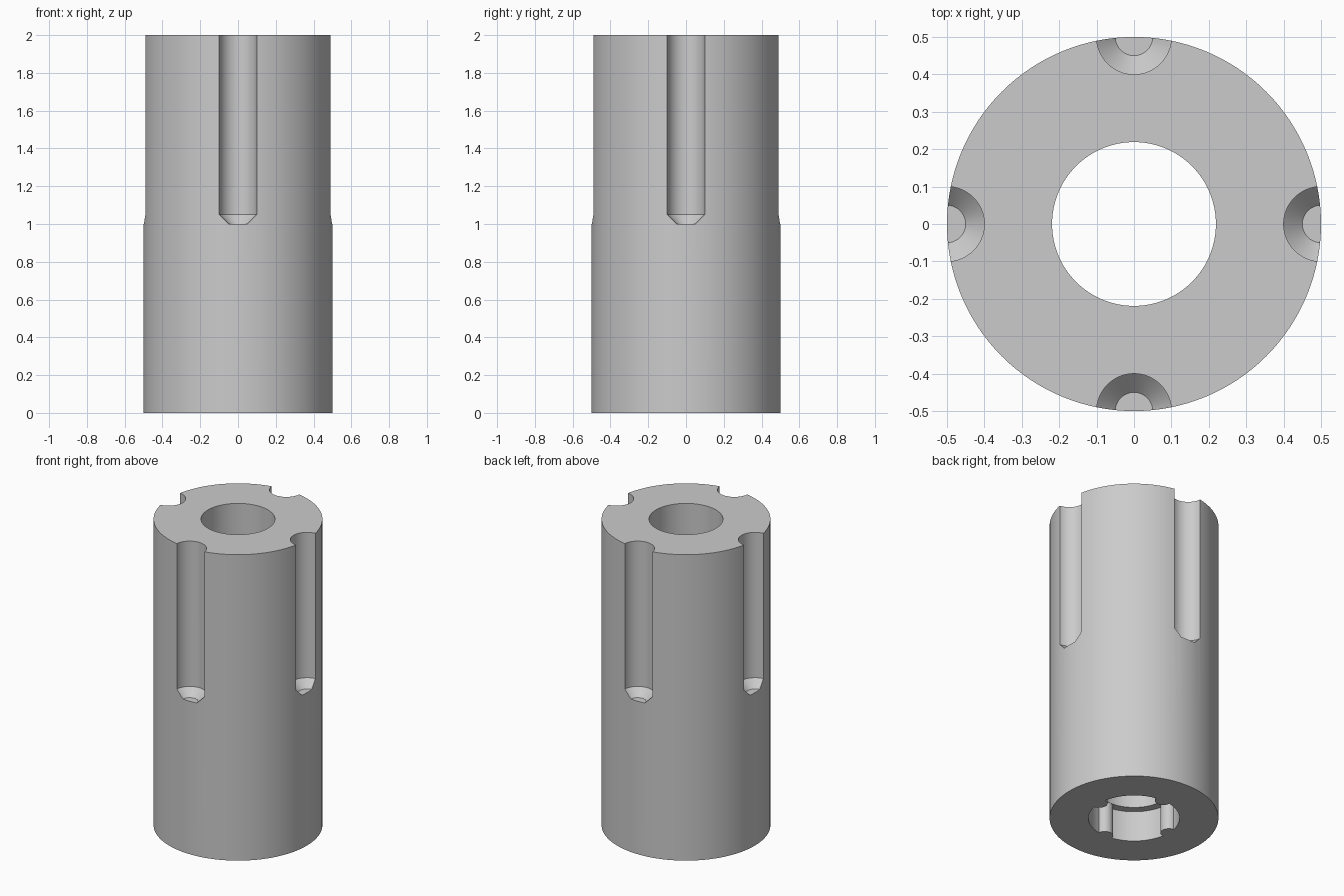
import bpy, bmesh
from math import pi, cos, sin

if "Cube" in bpy.data.objects:
    bpy.data.objects.remove(bpy.data.objects["Cube"], do_unlink=True)

OUTER, BORE, SOCKET = 0.5, 0.219, 0.27
QUARTERS = [i * pi / 2 for i in range(4)]

grey = bpy.data.materials.new("plain grey")
grey.use_nodes = True
grey.diffuse_color = (0.6, 0.6, 0.6, 1)
grey.node_tree.nodes["Principled BSDF"].inputs["Base Color"].default_value = (0.6, 0.6, 0.6, 1)


def turned(name, rings, centres=((0, 0),), sides=128):
    """Closed turned solids from (radius, height) rings, one per centre."""
    bm = bmesh.new()
    for cx, cy in centres:
        loops = [[bm.verts.new((cx + r * cos(2 * pi * i / sides),
                                cy + r * sin(2 * pi * i / sides), z))
                  for i in range(sides)] for r, z in rings]
        for low, high in zip(loops, loops[1:]):
            for i in range(sides):
                j = (i + 1) % sides
                bm.faces.new((low[i], low[j], high[j], high[i]))
        bm.faces.new(loops[0][::-1])
        bm.faces.new(loops[-1])
    mesh = bpy.data.meshes.new(name)
    bm.to_mesh(mesh)
    bm.free()
    mesh.materials.append(grey)
    obj = bpy.data.objects.new(name, mesh)
    bpy.context.collection.objects.link(obj)
    return obj


def activate(obj):
    bpy.ops.object.select_all(action="DESELECT")
    obj.select_set(True)
    bpy.context.view_layer.objects.active = obj


def cut(obj, cutter):
    """Subtract the cutter, then discard it."""
    cutter.hide_render = True
    activate(obj)
    mod = obj.modifiers.new("cut", "BOOLEAN")
    mod.operation = "DIFFERENCE"
    mod.solver = "EXACT"
    mod.object = cutter
    bpy.ops.object.modifier_apply(modifier=mod.name)
    bpy.data.objects.remove(cutter, do_unlink=True)


def around(radius):
    return [(radius * cos(a), radius * sin(a)) for a in QUARTERS]


# Sleeve with its through bore
sleeve = turned("grooved_sleeve", [(OUTER, 0), (OUTER, 2)])
cut(sleeve, turned("bore_cutter", [(BORE, -0.1), (BORE, 2.1)]))

# Wider socket underneath, keeping four rounded keys on its wall
socket = turned("socket_cutter", [(SOCKET, -0.1), (SOCKET, 0.2)])
cut(socket, turned("key_shape", [(0.05, -0.2), (0.05, 0.3)], around(SOCKET), 48))
cut(sleeve, socket)

# Four outer grooves with tapered lower ends
cut(sleeve, turned("groove_cutter", [(0.05, 1), (0.1, 1.05), (0.1, 2.1)],
                   around(OUTER), 64))

activate(sleeve)
bpy.ops.object.shade_smooth_by_angle(angle=pi / 6)
